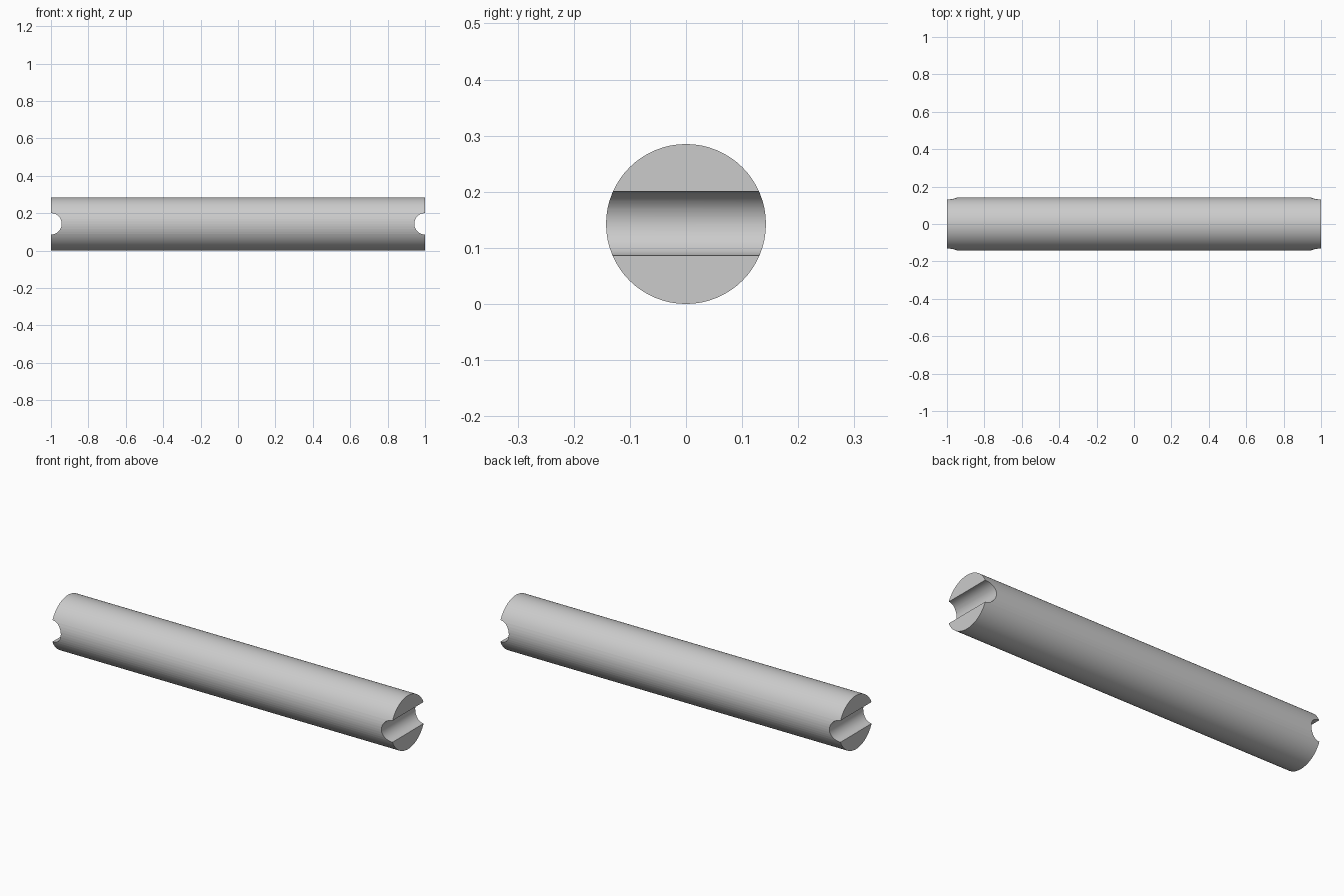
import bpy
from math import pi

if "Cube" in bpy.data.objects:
    bpy.data.objects.remove(bpy.data.objects["Cube"])

R, GROOVE_R, HALF = 0.1425, 0.0573, 1.0


def cylinder(name, radius, depth, loc, rot, sides):
    bpy.ops.mesh.primitive_cylinder_add(vertices=sides, radius=radius, depth=depth,
                                        location=loc, rotation=rot)
    obj = bpy.context.object
    obj.name = name
    bpy.ops.object.transform_apply(location=True, rotation=True, scale=True)
    return obj


# Round bar lying along x
rod = cylinder("rod", R, 2 * HALF, (0, 0, R), (0, pi / 2, 0), 64)

# Half-round cross groove in each end
for side, label in ((-1, "left"), (1, "right")):
    cutter = cylinder(label + "_groove_cutter", GROOVE_R, 0.6,
                      (side * HALF, 0, R + 0.001), (pi / 2, 0, 0), 64)
    cutter.hide_render = True
    mod = rod.modifiers.new(label + "_groove", "BOOLEAN")
    mod.operation = "DIFFERENCE"
    mod.solver = "EXACT"
    mod.object = cutter
    bpy.ops.object.select_all(action="DESELECT")
    rod.select_set(True)
    bpy.context.view_layer.objects.active = rod
    bpy.ops.object.modifier_apply(modifier=mod.name)
    bpy.data.objects.remove(cutter)

# Smooth sides with crisp groove and end edges
bpy.ops.object.shade_smooth_by_angle(angle=pi / 6)
